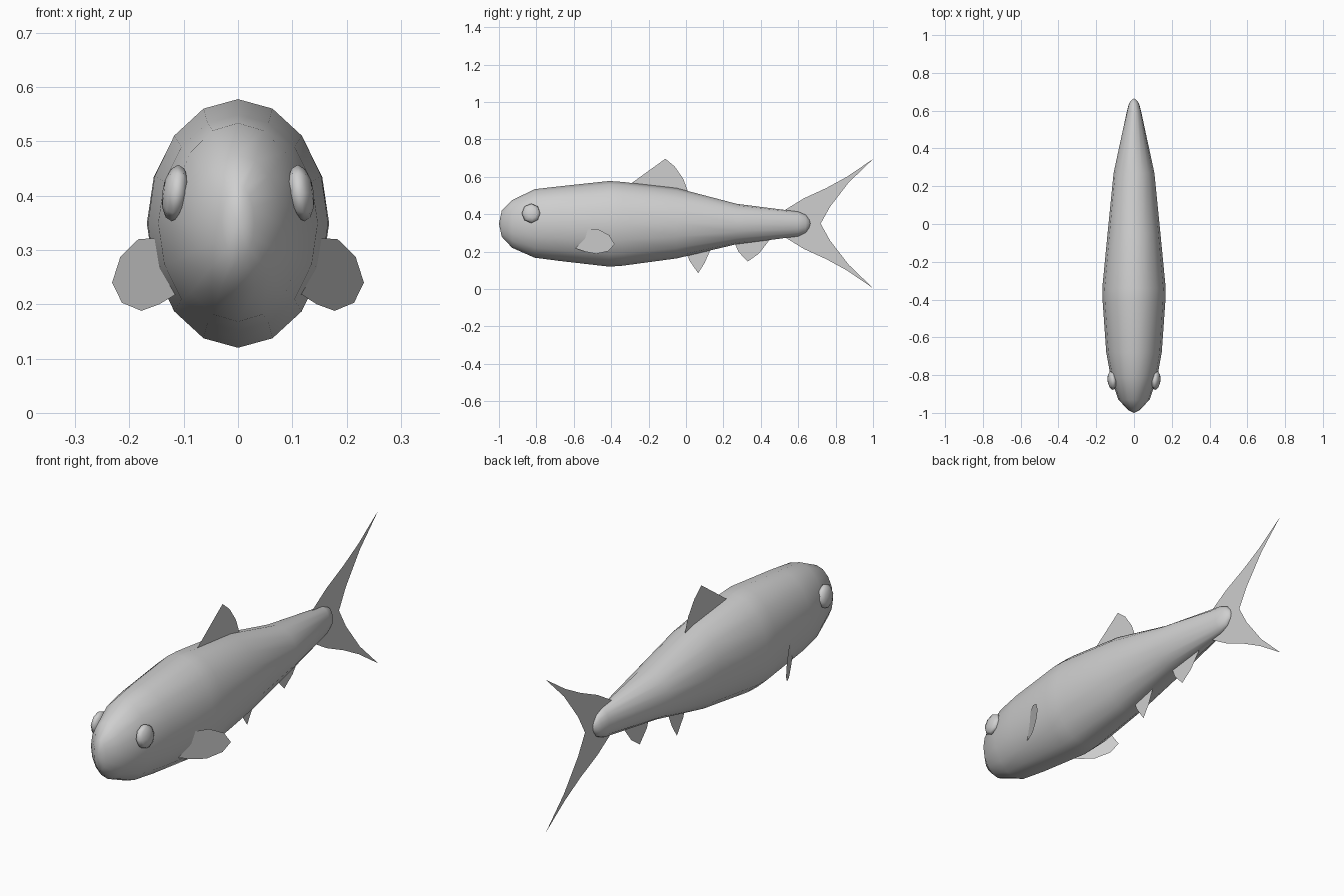
import bpy, bmesh, math

if "Cube" in bpy.data.objects:
    bpy.data.objects.remove(bpy.data.objects["Cube"])

grey = bpy.data.materials.new("plain_grey")
grey.diffuse_color = (0.62, 0.62, 0.62, 1)
grey.use_nodes = True
grey.node_tree.nodes["Principled BSDF"].inputs["Base Color"].default_value = grey.diffuse_color


def finish(bm, name, smooth=False):
    me = bpy.data.meshes.new(name)
    bm.to_mesh(me)
    bm.free()
    ob = bpy.data.objects.new(name, me)
    bpy.context.collection.objects.link(ob)
    me.materials.append(grey)
    for p in me.polygons:
        p.use_smooth = smooth
    return ob


# Body: elliptical rings (y, half width, half height, centre z) closed by points
MID, SIDES = 0.35, 16
stations = [
    (-0.985, 0.030, 0.070, 0.350),
    (-0.930, 0.083, 0.127, 0.348),
    (-0.810, 0.123, 0.183, 0.351),
    (-0.680, 0.147, 0.199, 0.350),
    (-0.410, 0.166, 0.229, 0.349),
    (-0.340, 0.168, 0.224, 0.349),
    (-0.050, 0.140, 0.188, 0.352),
    (0.270, 0.108, 0.108, 0.348),
    (0.600, 0.037, 0.066, 0.348),
    (0.640, 0.026, 0.048, 0.349),
    (0.660, 0.010, 0.020, 0.350),
]
bm = bmesh.new()
rings = []
for y, w, h, z in stations:
    angles = [2 * math.pi * i / SIDES for i in range(SIDES)]
    rings.append([bm.verts.new((w * math.sin(a), y, z + h * math.cos(a))) for a in angles])
nose = bm.verts.new((0, -1.0, MID))
tip = bm.verts.new((0, 0.665, MID))
for i in range(SIDES):
    j = (i + 1) % SIDES
    for a, b in zip(rings, rings[1:]):
        bm.faces.new((a[i], a[j], b[j], b[i]))
    bm.faces.new((nose, rings[0][j], rings[0][i]))
    bm.faces.new((tip, rings[-1][i], rings[-1][j]))
bmesh.ops.recalc_face_normals(bm, faces=bm.faces[:])
finish(bm, "body", True)


# Fins: thin flat sheets; points are (y, z), x_at gives the sheet's sideways place
def fin(name, pts, x_at=lambda y: 0.0):
    bm = bmesh.new()
    face = bm.faces.new([bm.verts.new((x_at(y), y, z)) for y, z in pts])
    bmesh.ops.triangulate(bm, faces=[face])
    return finish(bm, name)


fin("dorsal_fin", [(-0.32, 0.50), (-0.30, 0.56), (-0.11, 0.697), (-0.06, 0.655),
                   (-0.015, 0.59), (0.015, 0.51), (0.0, 0.46)])
fin("pelvic_fin", [(-0.01, 0.22), (0.02, 0.15), (0.065, 0.085), (0.10, 0.14),
                   (0.135, 0.22), (0.12, 0.27)])
fin("anal_fin", [(0.25, 0.27), (0.28, 0.20), (0.33, 0.147), (0.39, 0.19),
                 (0.46, 0.28)])

# Tail fin: upper and lower lobes mirrored about the body's centre line
lobe = [(0.72, 0.0), (0.77, 0.09), (0.87, 0.22), (1.0, 0.345),
        (0.86, 0.25), (0.75, 0.19), (0.63, 0.135), (0.50, 0.055), (0.50, 0.0)]
for name, s in (("tail_upper", 1), ("tail_lower", -1)):
    fin(name, [(y, MID + s * d) for y, d in lobe])

# Paired parts: upright side fins splayed backwards, and low-sided eyes
side_fin = [(-0.66, 0.24), (-0.61, 0.29), (-0.53, 0.322), (-0.47, 0.32),
            (-0.41, 0.288), (-0.382, 0.24), (-0.415, 0.203), (-0.48, 0.188),
            (-0.54, 0.20), (-0.61, 0.225)]
for side, s in (("right", 1), ("left", -1)):
    fin("pectoral_fin_" + side, side_fin, lambda y: s * (0.232 + 0.55 * (y + 0.382)))

    bm = bmesh.new()
    bmesh.ops.create_uvsphere(bm, u_segments=8, v_segments=6, radius=1)
    for v in bm.verts:
        x, y, z = v.co
        # pole of the sphere faces outwards; the top leans in with the head
        v.co = (s * (0.116 + 0.024 * z - 0.006 * y), -0.828 + 0.05 * x + 0.008 * z,
                0.405 + 0.052 * y)
    bmesh.ops.recalc_face_normals(bm, faces=bm.faces[:])
    finish(bm, "eye_" + side, True)
